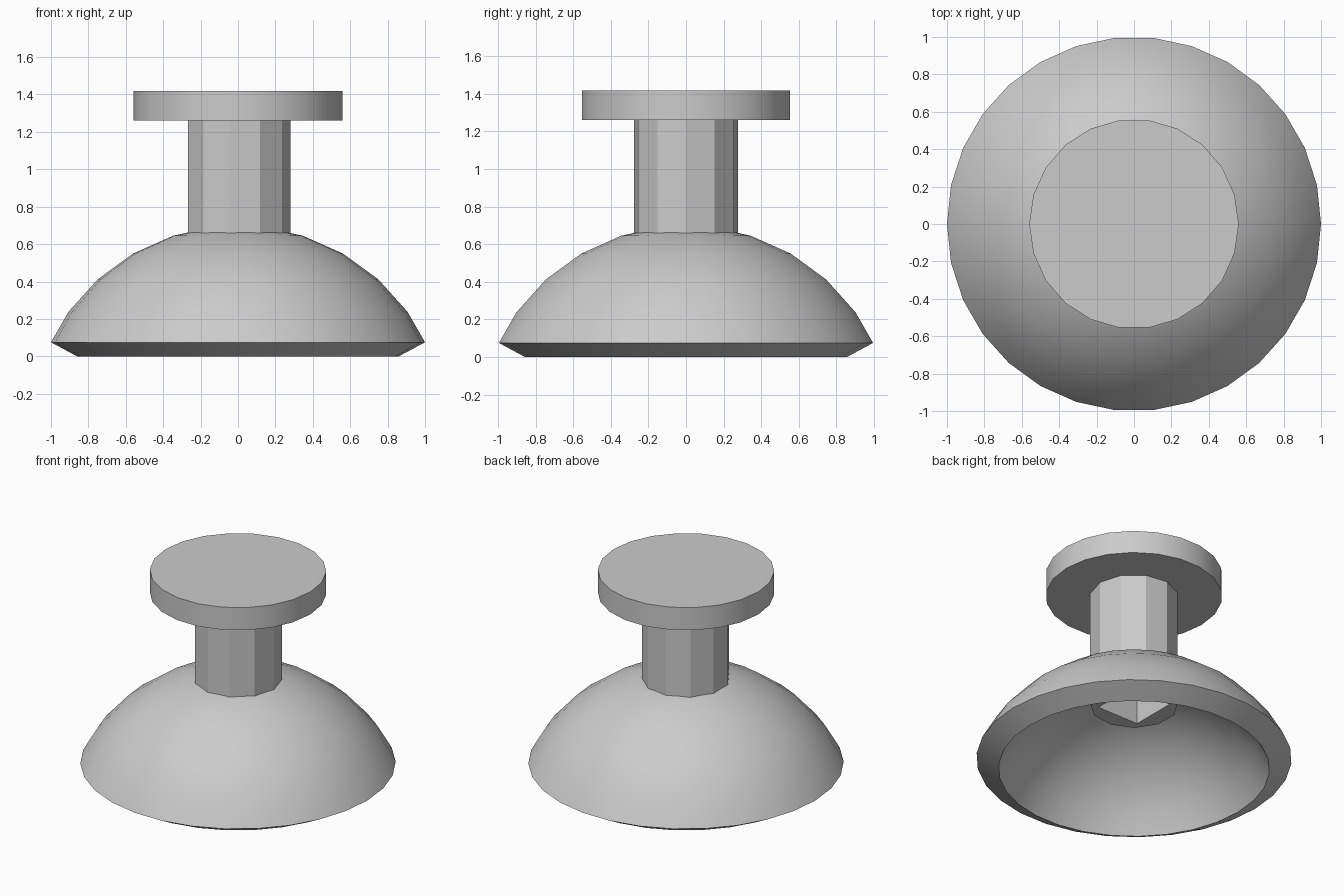
import bpy
import bmesh
from math import sin, cos, radians, pi, sqrt

cube = bpy.data.objects.get("Cube")
if cube:
    bpy.data.objects.remove(cube)

grey = bpy.data.materials.new("light grey")
grey.use_nodes = True
COLOUR = (0.6, 0.6, 0.6, 1)
grey.diffuse_color = COLOUR
grey.node_tree.nodes["Principled BSDF"].inputs["Base Color"].default_value = COLOUR


def finish(obj):
    """Give the part its material and smooth it, keeping hard edges."""
    obj.data.materials.append(grey)
    bpy.ops.object.select_all(action='DESELECT')
    obj.select_set(True)
    bpy.context.view_layer.objects.active = obj
    bpy.ops.object.shade_smooth_by_angle(angle=radians(30))


def lathe(name, profile, sides, closed=False):
    """Revolve (radius, z) points about z; open profiles get flat ends."""
    bm = bmesh.new()
    rings = [[bm.verts.new((r * cos(2 * pi * i / sides), r * sin(2 * pi * i / sides), z))
              for i in range(sides)] for r, z in profile]
    pairs = list(zip(rings, rings[1:]))
    if closed:
        pairs.append((rings[-1], rings[0]))
    else:
        bm.faces.new(rings[0])
        bm.faces.new(rings[-1])
    for a, b in pairs:
        for i in range(sides):
            j = (i + 1) % sides
            bm.faces.new((a[i], a[j], b[j], b[i]))
    bmesh.ops.recalc_face_normals(bm, faces=bm.faces)
    mesh = bpy.data.meshes.new(name)
    bm.to_mesh(mesh)
    bm.free()
    obj = bpy.data.objects.new(name, mesh)
    bpy.context.collection.objects.link(obj)
    return obj


# Hollow dome: two concentric spherical shells joined by a bevelled rim
CENTRE_Z = -0.42


def shell(radius):
    return [(radius * cos(radians(a)), CENTRE_Z + radius * sin(radians(a)))
            for a in range(36, 73, 12)]


outer = [(1.0, 0.075)] + shell(1.12) + [(0.25, 0.666)]
inner = [(0.86, 0.0)] + shell(0.96) + [(0.25, 0.503)]
finish(lathe("dome", outer + inner[::-1], 30, closed=True))

# Stem with a square socket in its lower end
stem = lathe("stem", [(0.28, 0.46), (0.28, 1.27)], 11)
bpy.ops.mesh.primitive_cube_add(size=1, location=(0, 0, 0.65))
cutter = bpy.context.object
cutter.name = "socket_cutter"
cutter.scale = (0.32, 0.32, 0.6)
cutter.hide_render = True
socket = stem.modifiers.new("socket", 'BOOLEAN')
socket.operation = 'DIFFERENCE'
socket.solver = 'EXACT'
socket.object = cutter
bpy.context.view_layer.objects.active = stem
bpy.ops.object.modifier_apply(modifier=socket.name)
bpy.data.objects.remove(cutter)
finish(stem)

# Flat round cap
finish(lathe("cap", [(0.56, 1.26), (0.56, 1.418)], 22))
